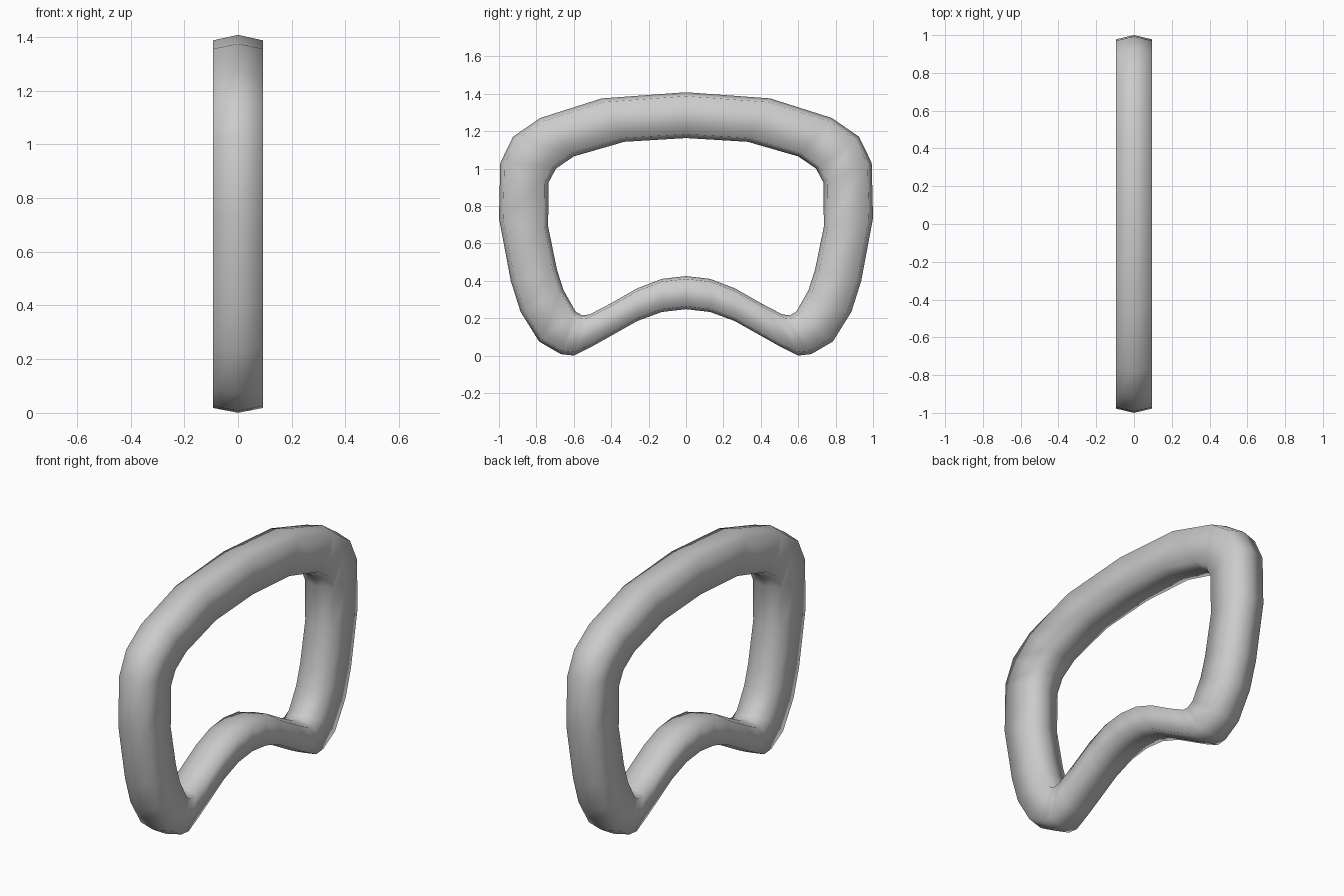
import bpy, bmesh
from mathutils import Vector

if "Cube" in bpy.data.objects:
    bpy.data.objects.remove(bpy.data.objects["Cube"])

HALF_WIDTH = 0.094
RIDGE = 0.085   # how far the side corners sit in from the ridges

# Right half of the loop: (outer y, outer z, inner y, inner z), top to bottom
half = [
    (0.00, 1.408, 0.00, 1.163), (0.45, 1.375, 0.33, 1.143),
    (0.78, 1.27, 0.60, 1.065), (0.925, 1.17, 0.695, 1.00),
    (0.993, 1.03, 0.735, 0.925), (1.00, 0.735, 0.737, 0.69),
    (0.937, 0.40, 0.69, 0.46), (0.885, 0.235, 0.655, 0.35),
    (0.785, 0.075, 0.59, 0.235), (0.67, 0.008, 0.555, 0.215),
    (0.60, 0.00, 0.515, 0.22), (0.50, 0.05, 0.40, 0.28),
    (0.26, 0.185, 0.26, 0.36), (0.13, 0.233, 0.13, 0.41),
    (0.00, 0.248, 0.00, 0.425),
]
stations = half + [(-a, b, -c, d) for a, b, c, d in half[-2:0:-1]]

# Six-sided cross-section at every station, joined into a closed loop
bm = bmesh.new()
rings = []
for oy, oz, iy, iz in stations:
    outer, inner = Vector((0, oy, oz)), Vector((0, iy, iz))
    section = [(0, 0), (1, RIDGE), (1, 1 - RIDGE), (0, 1), (-1, 1 - RIDGE), (-1, RIDGE)]
    rings.append([bm.verts.new(outer.lerp(inner, t) + Vector((s * HALF_WIDTH, 0, 0)))
                  for s, t in section])
for i, ring in enumerate(rings):
    nxt = rings[(i + 1) % len(rings)]
    for j in range(6):
        k = (j + 1) % 6
        bm.faces.new((ring[j], ring[k], nxt[k], nxt[j]))
bmesh.ops.recalc_face_normals(bm, faces=bm.faces)
for f in bm.faces:
    f.smooth = True

mesh = bpy.data.meshes.new("loop_handle")
bm.to_mesh(mesh)
bm.free()
bpy.context.collection.objects.link(bpy.data.objects.new("loop_handle", mesh))
